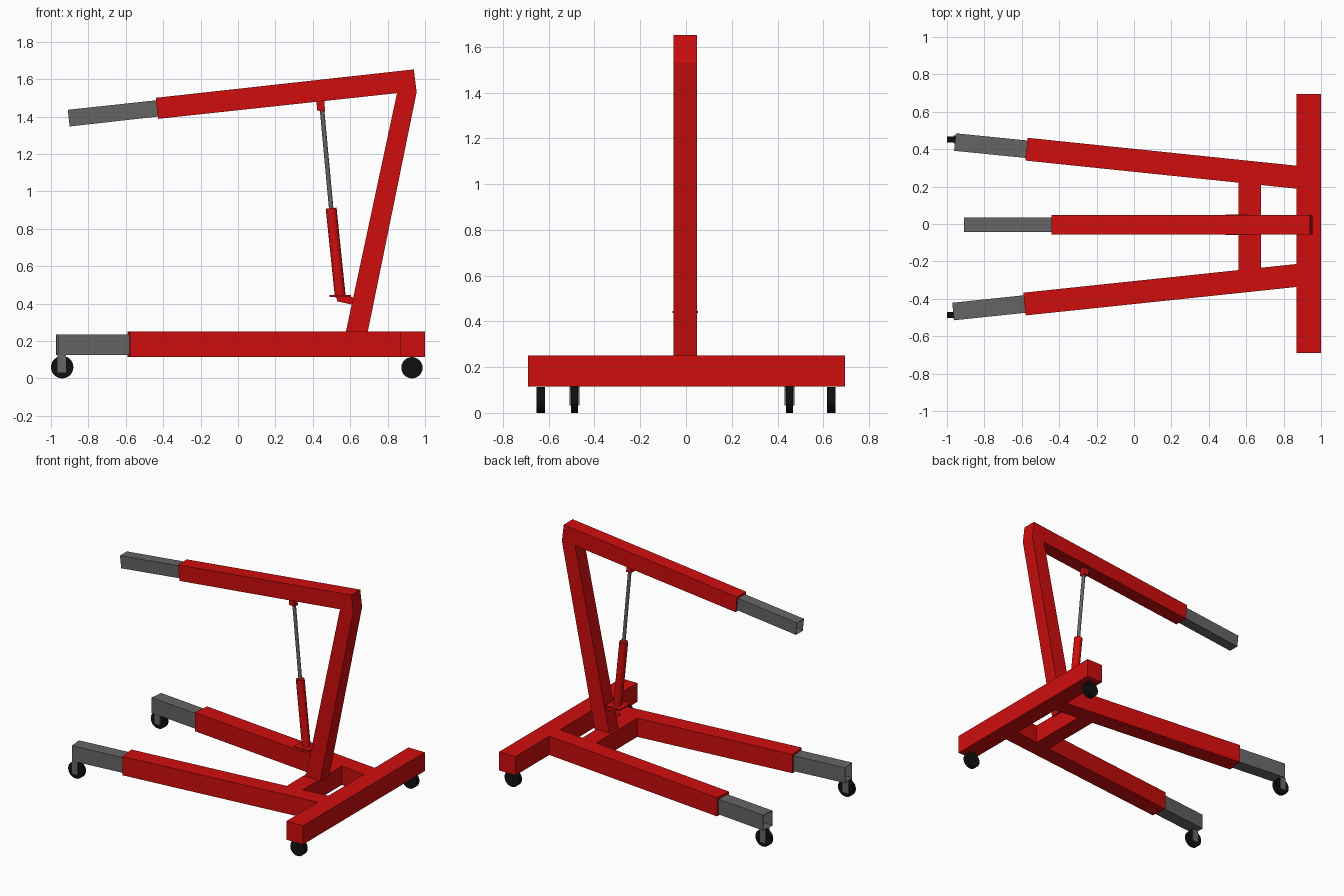
import bpy
import bmesh
from mathutils import Vector, Matrix

cube = bpy.data.objects.get("Cube")
if cube:
    bpy.data.objects.remove(cube, do_unlink=True)


def material(name, rgb):
    m = bpy.data.materials.new(name)
    m.use_nodes = True
    m.diffuse_color = (*rgb, 1)
    m.node_tree.nodes["Principled BSDF"].inputs["Base Color"].default_value = (*rgb, 1)
    return m


RED = material("red_paint", (0.63, 0.004, 0.004))
GREY = material("grey_steel", (0.13, 0.13, 0.13))
BLACK = material("black_rubber", (0.005, 0.005, 0.005))


def finish(name, bm, mat):
    bmesh.ops.recalc_face_normals(bm, faces=bm.faces)
    me = bpy.data.meshes.new(name)
    bm.to_mesh(me)
    bm.free()
    me.materials.append(mat)
    ob = bpy.data.objects.new(name, me)
    bpy.context.collection.objects.link(ob)
    return ob


def prism(name, outline, low, high, mat, axis="y", open_edge=None):
    """Extrude an outline along y (x-z points) or z (x-y points).
    The side on open_edge is left out and the walls made thin, as a tube end."""
    bm = bmesh.new()
    place = (lambda a, b, d: (a, d, b)) if axis == "y" else (lambda a, b, d: (a, b, d))
    lo = [bm.verts.new(place(a, b, low)) for a, b in outline]
    hi = [bm.verts.new(place(a, b, high)) for a, b in outline]
    n = len(outline)
    bm.faces.new(lo)
    bm.faces.new(hi[::-1])
    for i in range(n):
        j = (i + 1) % n
        if i != open_edge:
            bm.faces.new((lo[i], lo[j], hi[j], hi[i]))
    ob = finish(name, bm, mat)
    if open_edge is not None:
        wall = ob.modifiers.new("tube_wall", "SOLIDIFY")
        wall.thickness = 0.004
        wall.offset = -1
    return ob


def box(name, x, y, z, mat):
    return prism(name, [(x[0], y[0]), (x[1], y[0]), (x[1], y[1]), (x[0], y[1])], *z, mat, "z")


def beam(name, start, end, width, z, mat, open_end=False):
    """Straight floor-plan beam between two points."""
    a, b = Vector(start), Vector(end)
    d = (b - a).normalized()
    side = Vector((-d.y, d.x)) * width / 2
    return prism(name, [a - side, b - side, b + side, a + side], *z, mat, "z",
                 1 if open_end else None)


def rod(name, start, end, radius, mat, segments=24):
    a, b = Vector(start), Vector(end)
    d = b - a
    bm = bmesh.new()
    bmesh.ops.create_cone(bm, cap_ends=True, segments=segments, radius1=radius,
                          radius2=radius, depth=d.length)
    turn = Vector((0, 0, 1)).rotation_difference(d).to_matrix().to_4x4()
    bmesh.ops.transform(bm, matrix=Matrix.Translation((a + b) / 2) @ turn, verts=bm.verts)
    ob = finish(name, bm, mat)
    bpy.ops.object.select_all(action="DESELECT")
    ob.select_set(True)
    bpy.context.view_layer.objects.active = ob
    bpy.ops.object.shade_smooth_by_angle()
    return ob


def wheel(name, x, y, radius, width):
    rod(name, (x, y - width / 2, radius), (x, y + width / 2, radius), radius, BLACK)


# Base frame
FRAME_Z = (0.115, 0.25)
box("rear_bar", (0.87, 1.0), (-0.69, 0.695), FRAME_Z, RED)
box("cross_member", (0.56, 0.68), (-0.27, 0.25), FRAME_Z, RED)

# Splayed legs with telescoping ends, forks and casters
legs = {
    "left": ((0.9, 0.247), (-0.575, 0.40), (-0.957, 0.438), 0.452),
    "right": ((0.9, -0.272), (-0.585, -0.428), (-0.967, -0.468), -0.487),
}
for side, (root, joint, tip, wheel_y) in legs.items():
    beam(side + "_leg", root, joint, 0.122, FRAME_Z, RED)
    inner = Vector(joint).lerp(Vector(root), 0.03)
    beam(side + "_leg_extension", inner, tip, 0.094, (0.125, 0.235), GREY, True)
    wheel(side + "_front_wheel", -0.94, wheel_y, 0.06, 0.032)
    for label, s in (("outer", 1), ("inner", -1)):
        y = wheel_y + s * 0.019
        box(f"{side}_fork_{label}", (-0.966, -0.92), (y - 0.003, y + 0.003),
            (0.032, 0.128), GREY)

for side, y in (("left", 0.635), ("right", -0.635)):
    wheel(side + "_rear_wheel", 0.93, y, 0.057, 0.036)

# Mast and boom
prism("mast", [(0.575, 0.24), (0.692, 0.24), (0.955, 1.53), (0.94, 1.652), (0.85, 1.525)],
      -0.055, 0.047, RED)
prism("boom", [(-0.427, 1.388), (0.85, 1.525), (0.94, 1.652), (-0.44, 1.5)],
      -0.055, 0.047, RED)
prism("boom_extension", [(-0.40, 1.403), (-0.40, 1.491), (-0.91, 1.436), (-0.90, 1.347)],
      -0.042, 0.036, GREY, open_edge=2)

# Hydraulic jack
Y = -0.004
rod("jack_cylinder", (0.547, Y, 0.435), (0.498, Y, 0.91), 0.029, RED)
rod("jack_piston", (0.499, Y, 0.90), (0.449, Y, 1.44), 0.012, GREY, 16)
prism("jack_top_mount", [(0.422, 1.432), (0.465, 1.427), (0.462, 1.49), (0.42, 1.488)],
      Y - 0.02, Y + 0.02, RED)
box("jack_base_plate", (0.488, 0.605), (-0.06, 0.052), (0.436, 0.445), RED)
prism("jack_bracket", [(0.525, 0.44), (0.53, 0.412), (0.64, 0.388), (0.64, 0.425), (0.60, 0.438)],
      Y - 0.03, Y + 0.03, RED)
